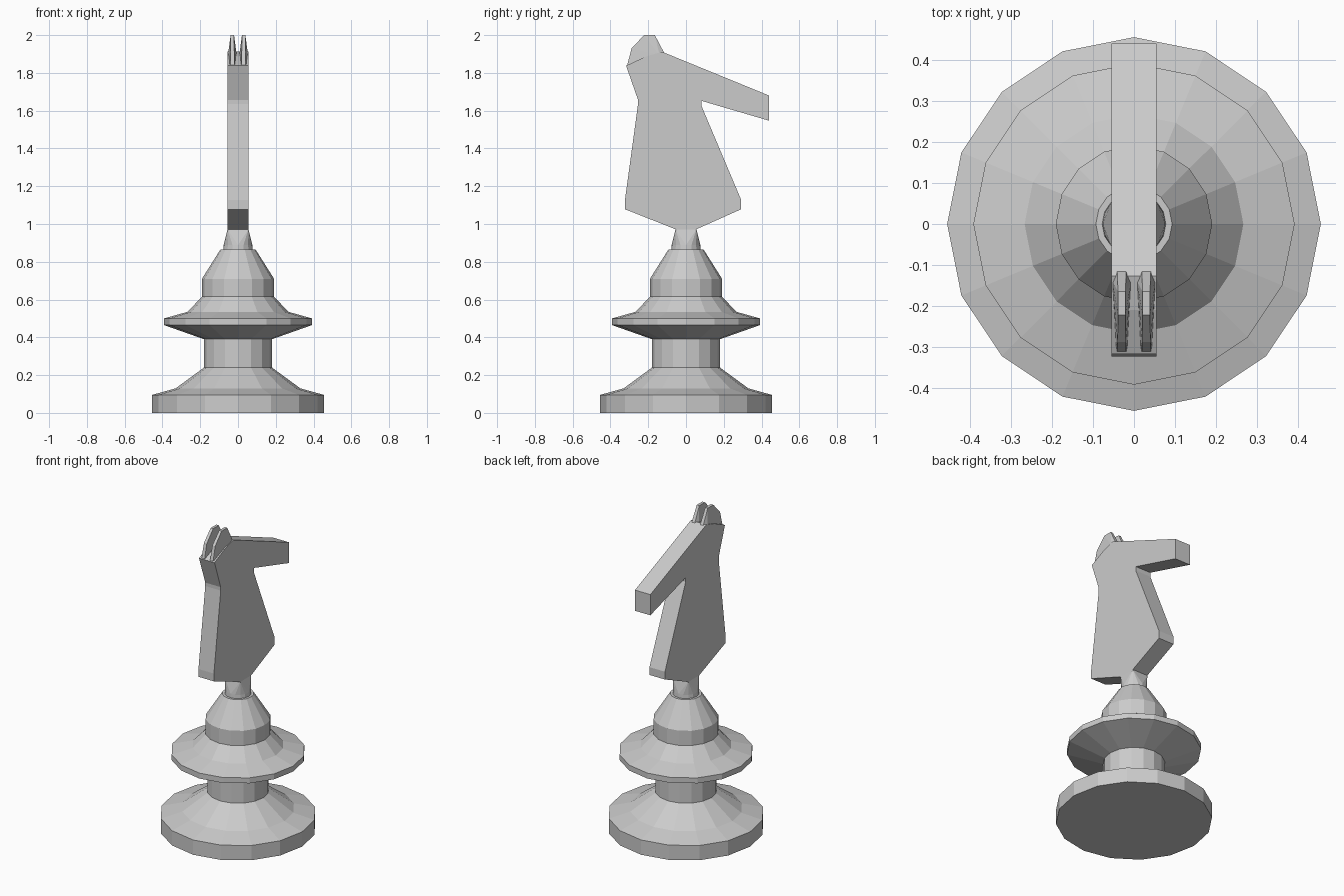
import bpy, bmesh
from math import cos, sin, pi

if "Cube" in bpy.data.objects:
    bpy.data.objects.remove(bpy.data.objects["Cube"])

SIDES = 16


def finish(name, bm):
    bmesh.ops.recalc_face_normals(bm, faces=bm.faces)
    mesh = bpy.data.meshes.new(name)
    bm.to_mesh(mesh)
    bm.free()
    obj = bpy.data.objects.new(name, mesh)
    bpy.context.collection.objects.link(obj)
    return obj


def ring(bm, r, z):
    return [bm.verts.new((r * cos(2 * pi * i / SIDES), r * sin(2 * pi * i / SIDES), z))
            for i in range(SIDES)]


def bridge(bm, a, b):
    for i in range(SIDES):
        j = (i + 1) % SIDES
        bm.faces.new((a[i], a[j], b[j], b[i]))


def lathe(bm, profile):
    rings = [ring(bm, r, z) for r, z in profile]
    for a, b in zip(rings, rings[1:]):
        bridge(bm, a, b)
    bm.faces.new(rings[0])
    return rings[-1]


# Turned pedestal
bm = bmesh.new()
top = lathe(bm, [(0.456, 0), (0.456, 0.095), (0.33, 0.13), (0.18, 0.24),
                 (0.18, 0.39), (0.392, 0.465), (0.392, 0.50), (0.267, 0.535),
                 (0.191, 0.615), (0.191, 0.71), (0.093, 0.865)])
bm.faces.new(top)
finish("pedestal", bm)

# Neck: round collar blending into a square under the head
bm = bmesh.new()
collar = lathe(bm, [(0.078, 0.86), (0.076, 0.888)])
corners = [bm.verts.new((x, y, 0.972)) for x, y in
           ((0.055, 0.055), (-0.055, 0.055), (-0.055, -0.055), (0.055, -0.055))]
for q in range(4):
    for k in range(4):
        i = q * 4 + k
        bm.faces.new((collar[i], collar[(i + 1) % SIDES], corners[q]))
    bm.faces.new((collar[(q * 4 + 4) % SIDES], corners[(q + 1) % 4], corners[q]))
bm.faces.new(corners)
finish("neck", bm)

# Flat head and body plate, side profile (y, z) extruded across x
outline = [(-0.05, 0.97), (-0.323, 1.078), (-0.323, 1.128), (-0.254, 1.635),
           (-0.254, 1.657), (-0.317, 1.838), (-0.21, 1.888), (-0.127, 1.912),
           (0.44, 1.68), (0.44, 1.547), (0.082, 1.652), (0.082, 1.625),
           (0.292, 1.128), (0.292, 1.078), (0.05, 0.97)]
bm = bmesh.new()
face = bm.faces.new([bm.verts.new((-0.055, y, z)) for y, z in outline])
ext = bmesh.ops.extrude_face_region(bm, geom=[face])
bmesh.ops.translate(bm, vec=(0.11, 0, 0),
                    verts=[v for v in ext["geom"] if isinstance(v, bmesh.types.BMVert)])
finish("head_plate", bm)

# Pair of faceted ears: (half width, y, z) hulled
ear = [(0.011, -0.313, 1.835), (0.010, -0.288, 1.93), (0.009, -0.222, 2.0),
       (0.009, -0.165, 2.0), (0.011, -0.115, 1.905), (0.023, -0.14, 1.895),
       (0.014, -0.30, 1.835)]
for side, label in ((-1, "left"), (1, "right")):
    bm = bmesh.new()
    for w, y, z in ear:
        for s in (-1, 1):
            bm.verts.new((side * 0.03 + s * w, y, z))
    bmesh.ops.convex_hull(bm, input=bm.verts)
    bmesh.ops.dissolve_limit(bm, angle_limit=0.02, verts=bm.verts, edges=bm.edges)
    finish(label + "_ear", bm)
